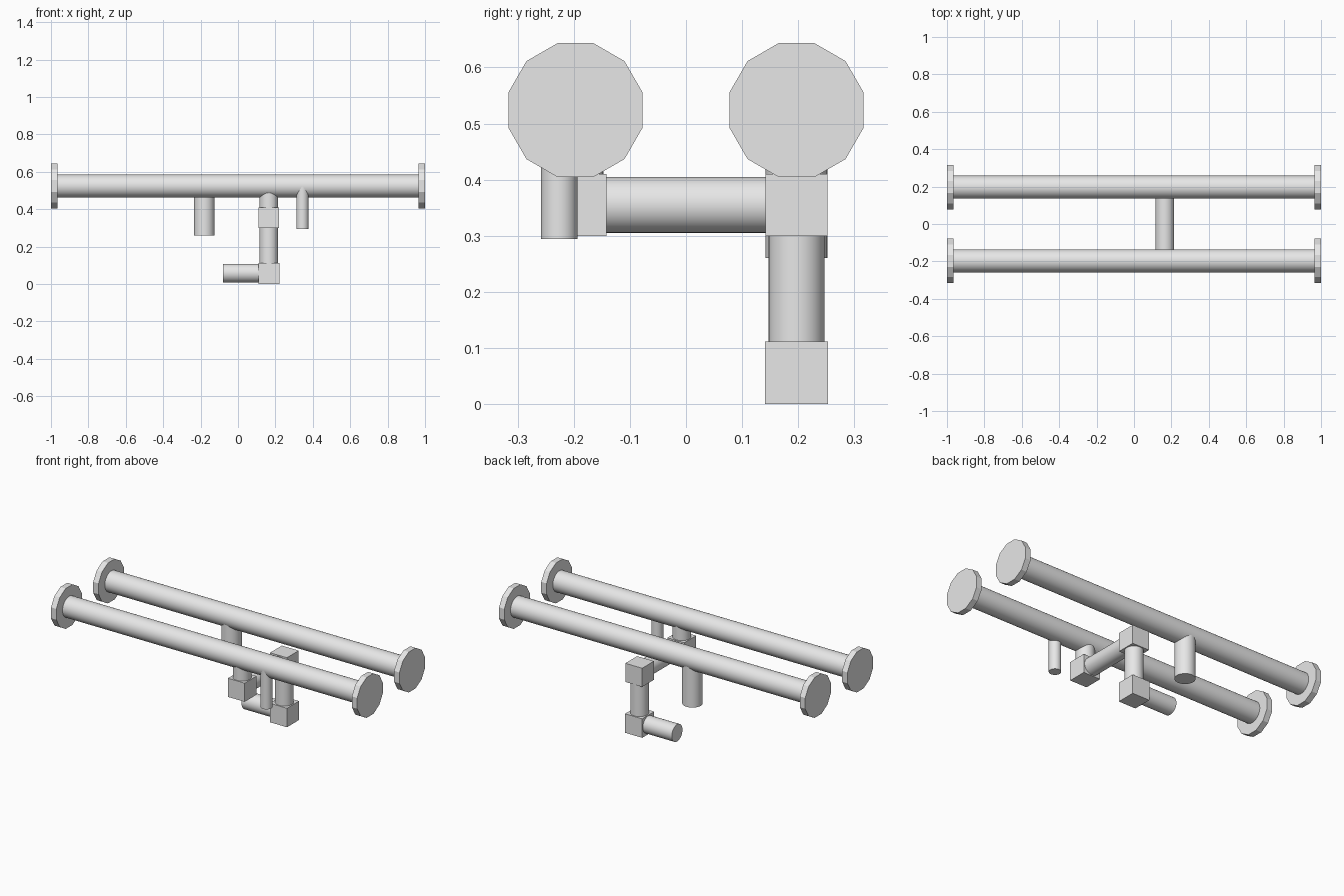
import bpy, math

if "Cube" in bpy.data.objects:
    bpy.data.objects.remove(bpy.data.objects["Cube"])

metal = bpy.data.materials.new("light_grey")
metal.diffuse_color = (0.8, 0.8, 0.8, 1)
metal.use_nodes = True
metal.node_tree.nodes["Principled BSDF"].inputs["Base Color"].default_value = metal.diffuse_color

ROT = {"x": (0, math.pi / 2, 0), "y": (math.pi / 2, 0, 0), "z": (0, 0, 0)}


def pipe(name, centre, axis, radius, length, sides=32, smooth=True, spin=0):
    """Capped cylinder running along one axis."""
    bpy.ops.mesh.primitive_cylinder_add(vertices=sides, radius=radius, depth=length,
                                        location=centre, rotation=ROT[axis])
    ob = bpy.context.object
    ob.name = name
    if spin:
        ob.rotation_euler.rotate_axis("Z", spin)
    ob.data.materials.append(metal)
    if smooth:
        bpy.ops.object.shade_smooth_by_angle(angle=math.radians(30))
    return ob


def elbow(name, centre, size=0.11):
    """Cube joint where the drain pipe turns."""
    bpy.ops.mesh.primitive_cube_add(size=size, location=centre)
    ob = bpy.context.object
    ob.name = name
    ob.data.materials.append(metal)


Y, Z, DX = 0.197, 0.524, 0.165      # main pipe offset and height, drain line x

# Two long main pipes with twelve-sided end flanges
for side, y in (("front", -Y), ("back", Y)):
    pipe(side + "_main_pipe", (0, y, Z), "x", 0.0615, 1.95)
    for end, x in (("left", -0.9825), ("right", 0.9825)):
        pipe(f"{side}_{end}_flange", (x, y, Z), "x", 0.1235, 0.035,
             sides=12, smooth=False, spin=math.radians(15))

# Drain line: down from the front pipe, across, down, then left
pipe("drain_riser", (DX, -Y, 0.455), "z", 0.05, 0.14)
elbow("front_elbow", (DX, -Y, 0.355))
pipe("drain_cross_pipe", (DX, 0, 0.355), "y", 0.05, 0.34)
elbow("back_elbow", (DX, Y, 0.355))
pipe("drain_drop_pipe", (DX, Y, 0.205), "z", 0.05, 0.24)
elbow("bottom_elbow", (DX, Y, 0.056), 0.112)
pipe("drain_outlet", (0.035, Y, 0.058), "x", 0.05, 0.23)

# Open stub branches
pipe("back_stub", (-0.18, Y, 0.3925), "z", 0.055, 0.265)
pipe("front_stub", (0.345, -0.226, 0.409), "z", 0.0325, 0.23)
